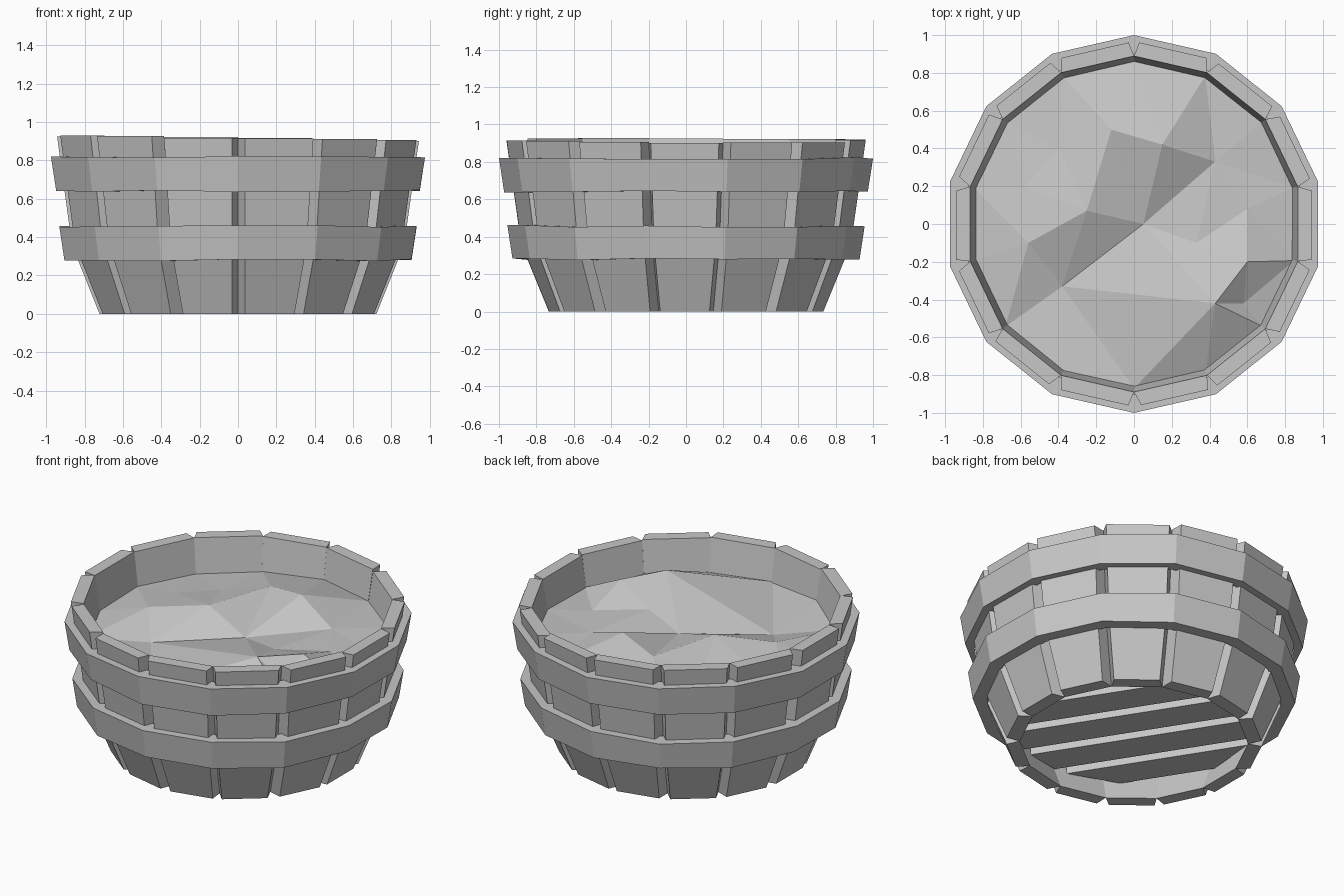
import bpy, bmesh, math, random
from mathutils import Vector, Matrix
from mathutils.geometry import delaunay_2d_cdt

if "Cube" in bpy.data.objects:
    bpy.data.objects.remove(bpy.data.objects["Cube"], do_unlink=True)

random.seed(4)
SIDES = 14
STEP = 2 * math.pi / SIDES
HALF = STEP / 2

grey = bpy.data.materials.new("pale_grey")
grey.use_nodes = True
colour = (0.57, 0.57, 0.57, 1)
grey.diffuse_color = colour
grey.node_tree.nodes["Principled BSDF"].inputs["Base Color"].default_value = colour


def add_object(name, bm):
    """Turn a bmesh into a flat shaded object."""
    bmesh.ops.recalc_face_normals(bm, faces=bm.faces)
    mesh = bpy.data.meshes.new(name)
    bm.to_mesh(mesh)
    bm.free()
    mesh.materials.append(grey)
    obj = bpy.data.objects.new(name, mesh)
    bpy.context.collection.objects.link(obj)
    return obj


def bridge(bm, loop_a, loop_b):
    """Join two equal rings of vertices with quads."""
    n = len(loop_a)
    for i in range(n):
        j = (i + 1) % n
        bm.faces.new((loop_a[i], loop_a[j], loop_b[j], loop_b[i]))


# Staves: bent boards, tapered so that a V groove opens between neighbours
# Each section is outer distance, inner distance, height
stave_profile = [(0.722, 0.64, 0), (0.866, 0.785, 0.36), (0.943, 0.867, 0.915)]
for k in range(SIDES):
    angle = k * STEP
    bm = bmesh.new()
    rings = []
    lift = -0.012 * math.cos(angle) + random.uniform(-0.005, 0.005)
    skew = random.uniform(-0.008, 0.008)
    for outer, inner, z in stave_profile:
        wide = inner * math.tan(HALF)
        narrow = outer * math.tan(HALF) - 0.033
        top = z + (lift if z > 0.5 else 0)
        corners = [(inner, -wide), (outer, skew - narrow),
                   (outer, skew + narrow), (inner, wide)]
        rings.append([bm.verts.new((x, y, top)) for x, y in corners])
    for low, high in zip(rings, rings[1:]):
        bridge(bm, low, high)
    bm.faces.new(rings[0])
    bm.faces.new(rings[-1])
    bm.transform(Matrix.Rotation(angle, 4, "Z"))
    add_object(f"stave_{k + 1}", bm)


# Hoops: slightly uneven bands around the staves
def hoop(name, low, high, r_low, r_high, r_inner):
    bm = bmesh.new()
    columns = []
    for k in range(SIDES):
        a = (k + 0.5) * STEP
        wobble_low = random.uniform(-0.005, 0.005)
        wobble_high = random.uniform(-0.007, 0.007)
        section = [(r_inner, low + wobble_low), (r_low, low + wobble_low),
                   (r_high, high + wobble_high), (r_inner, high + wobble_high)]
        columns.append([bm.verts.new((r * math.cos(a), r * math.sin(a), z))
                        for r, z in section])
    for k in range(SIDES):
        bridge(bm, columns[k], columns[(k + 1) % SIDES])
    add_object(name, bm)


hoop("upper_hoop", 0.64, 0.82, 0.972, 1.0, 0.9)
hoop("lower_hoop", 0.28, 0.455, 0.928, 0.955, 0.845)

# Filling: a faceted uneven surface with a diagonal ridge and trough
hills = [(-0.56, -0.10, 0.77), (-0.25, 0.07, 0.80), (0.15, 0.42, 0.84),
         (-0.38, -0.33, 0.68), (0.05, 0.0, 0.70), (0.43, 0.33, 0.73),
         (0.33, -0.10, 0.74), (0.60, 0.08, 0.73), (0.60, -0.20, 0.82),
         (0.43, -0.42, 0.84), (-0.12, 0.50, 0.79), (-0.40, 0.40, 0.73),
         (-0.58, 0.20, 0.74), (0.58, -0.42, 0.74)]
points = [Vector(p) for p in hills]
for k in range(SIDES):
    a = (k + 0.5) * STEP
    points.append(Vector((0.87 * math.cos(a), 0.87 * math.sin(a),
                          0.715 + random.uniform(-0.015, 0.015))))
flat, _, triangles, originals, _, _ = delaunay_2d_cdt(
    [p.xy for p in points], [], [], 0, 0.0001)
bm = bmesh.new()
verts = [bm.verts.new((p.x, p.y, points[source[0]].z))
         for p, source in zip(flat, originals)]
for tri in triangles:
    bm.faces.new([verts[i] for i in tri])
add_object("filling", bm)

# Floor: parallel slats cut to the round, set up inside the base
REACH, PITCH, WIDTH = 0.7, 0.27, 0.2
for k in range(-2, 3):
    bm = bmesh.new()
    low, high = k * PITCH - WIDTH / 2, k * PITCH + WIDTH / 2
    outline = []
    for side, offset in ((-1, low), (1, low), (1, high), (-1, high)):
        outline.append((side * math.sqrt(REACH ** 2 - offset ** 2), offset))
    bottom = [bm.verts.new((x, y, 0.13)) for x, y in outline]
    top = [bm.verts.new((x, y, 0.19)) for x, y in outline]
    bridge(bm, bottom, top)
    bm.faces.new(bottom)
    bm.faces.new(top)
    bm.transform(Matrix.Rotation(math.radians(122.5), 4, "Z"))
    add_object(f"floor_slat_{k + 3}", bm)
